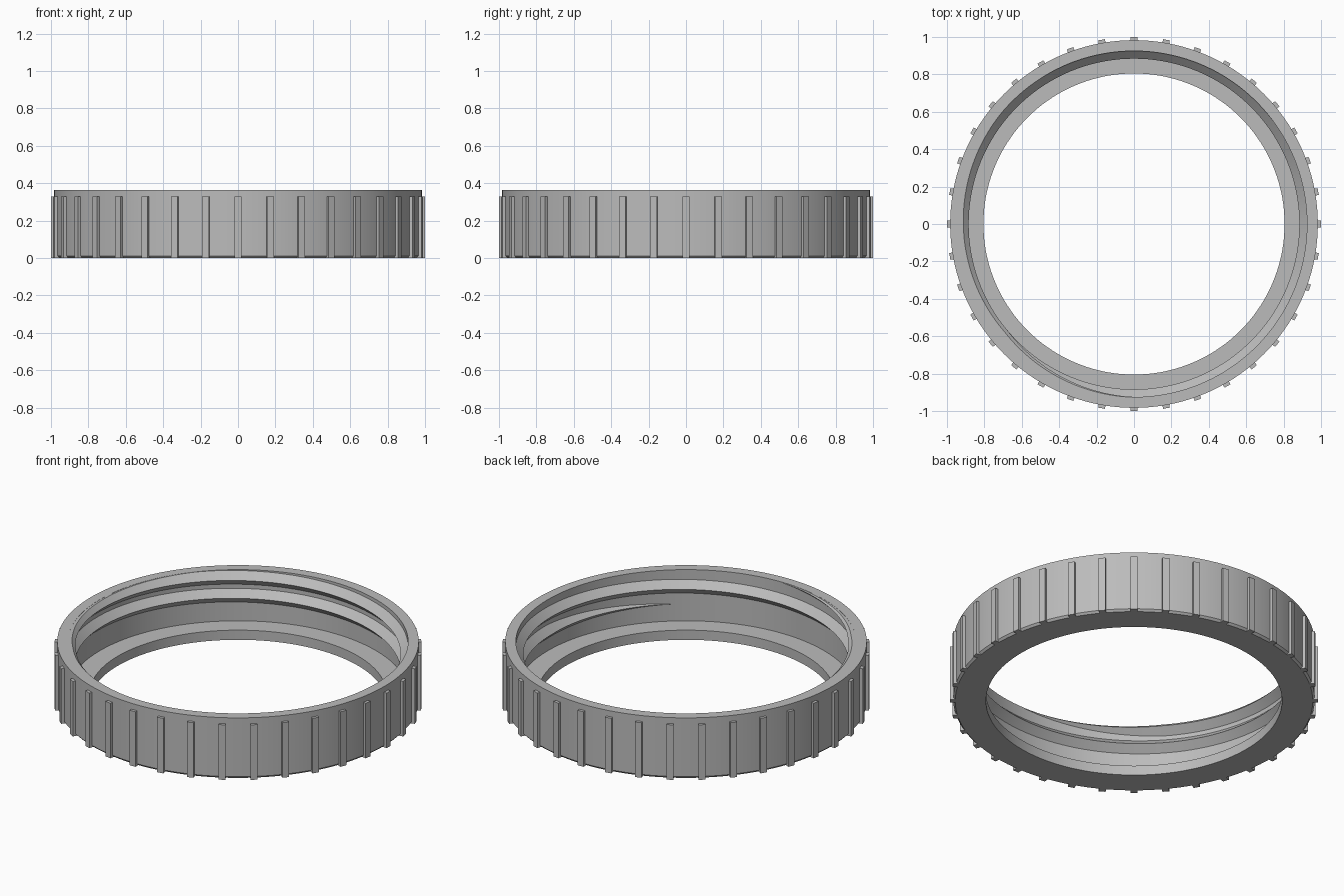
import bpy, bmesh, math
from mathutils import Matrix, Vector

cube = bpy.data.objects.get("Cube")
if cube:
    bpy.data.objects.remove(cube)

HEIGHT, OUTER, BORE = 0.365, 0.983, 0.925
SEGMENTS = 144

grey = bpy.data.materials.new("plain grey")
grey.use_nodes = True
grey.diffuse_color = (0.5, 0.5, 0.5, 1)
grey.node_tree.nodes["Principled BSDF"].inputs["Base Color"].default_value = (0.5, 0.5, 0.5, 1)


def finish(name, bm, angle=25):
    """Turn a bmesh into a shaded grey object."""
    bmesh.ops.recalc_face_normals(bm, faces=bm.faces)
    mesh = bpy.data.meshes.new(name)
    bm.to_mesh(mesh)
    bm.free()
    mesh.materials.append(grey)
    obj = bpy.data.objects.new(name, mesh)
    bpy.context.collection.objects.link(obj)
    bpy.ops.object.select_all(action="DESELECT")
    obj.select_set(True)
    bpy.context.view_layer.objects.active = obj
    bpy.ops.object.shade_smooth_by_angle(angle=math.radians(angle))
    return obj


def polar(radius, angle, z):
    return Vector((radius * math.cos(angle), radius * math.sin(angle), z))


def bridge(bm, a, b):
    """Join two equal closed loops of vertices with quads."""
    for i in range(len(a)):
        j = (i + 1) % len(a)
        bm.faces.new((a[i], a[j], b[j], b[i]))


# Ring body: outer wall with a chamfered foot, and an inward flange at the base
profile = [(0.805, 0), (0.972, 0), (OUTER, 0.012), (OUTER, HEIGHT),
           (BORE, HEIGHT), (BORE, 0.058), (0.805, 0.058)]
bm = bmesh.new()
rings = [[bm.verts.new(polar(r, math.tau * s / SEGMENTS, z)) for r, z in profile]
         for s in range(SEGMENTS)]
for s in range(SEGMENTS):
    bridge(bm, rings[s], rings[(s + 1) % SEGMENTS])
finish("ring_body", bm)

# Grip ribs around the outer wall
bm = bmesh.new()
RIBS = 36
for i in range(RIBS):
    place = (Matrix.Rotation(math.tau * i / RIBS, 4, "Z")
             @ Matrix.Translation((0.985, 0, 0.165))
             @ Matrix.Diagonal((0.03, 0.037, 0.33, 1)))
    bmesh.ops.create_cube(bm, size=1, matrix=place)
finish("grip_ribs", bm)

# Internal screw thread: a triangular ridge that fades in and out at its ends
PITCH, DEPTH = 0.107, 0.041
START, END, FADE = -50, 630, 50
STEPS = 272
bm = bmesh.new()
sections = []
for i in range(STEPS + 1):
    degrees = START + (END - START) * i / STEPS
    angle = math.radians(degrees)
    z = 0.188 + PITCH * (degrees - 45) / 360
    size = DEPTH * max(0.02, min(1, (degrees - START) / FADE, (END - degrees) / FADE))
    ridge = [(BORE + 0.004, z - size - 0.004), (BORE - size, z), (BORE + 0.004, z + size + 0.004)]
    sections.append([bm.verts.new(polar(r, angle, h)) for r, h in ridge])
for a, b in zip(sections, sections[1:]):
    bridge(bm, a, b)
bm.faces.new(sections[0])
bm.faces.new(sections[-1])
# Trim the thread just below the rim
bmesh.ops.bisect_plane(bm, geom=bm.verts[:] + bm.edges[:] + bm.faces[:],
                       plane_co=(0, 0, HEIGHT - 0.001), plane_no=(0, 0, 1), clear_outer=True)
bmesh.ops.holes_fill(bm, edges=[e for e in bm.edges if e.is_boundary], sides=0)
finish("screw_thread", bm)
